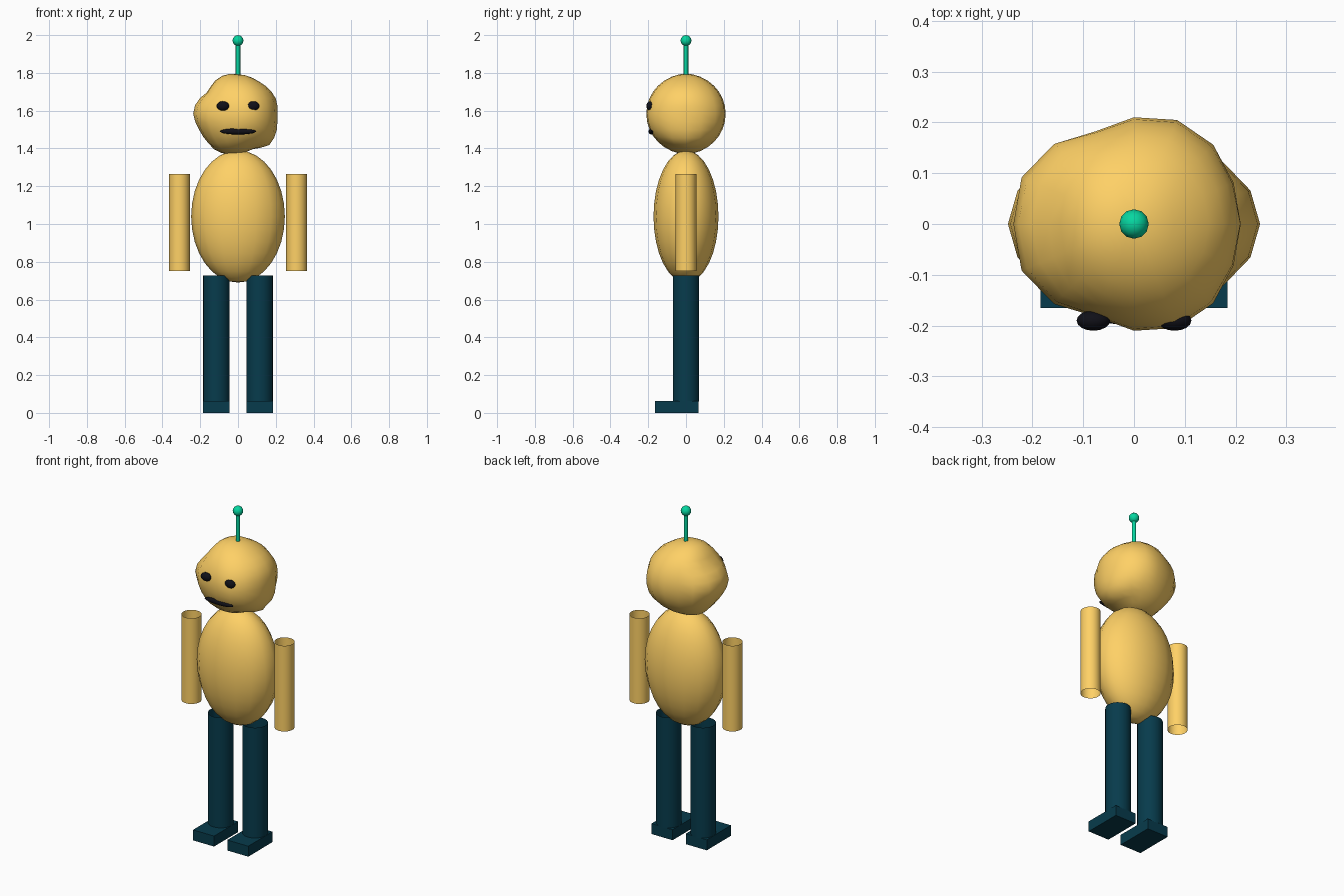
import bpy, math

if "Cube" in bpy.data.objects:
    bpy.data.objects.remove(bpy.data.objects["Cube"])


def material(name, hex_code):
    def lin(c):
        c /= 255
        return c / 12.92 if c < 0.04045 else ((c + 0.055) / 1.055) ** 2.4
    m = bpy.data.materials.new(name)
    m.diffuse_color = [lin(int(hex_code[i:i + 2], 16)) for i in (0, 2, 4)] + [1]
    m.use_nodes = True
    m.node_tree.nodes["Principled BSDF"].inputs["Base Color"].default_value = m.diffuse_color
    return m


YELLOW = material("yellow", "FFD166")
NAVY = material("navy", "073B4C")
GREEN = material("green", "06D6A0")
BLACK = material("black", "101018")


def finish(name, mat, smooth=True):
    ob = bpy.context.object
    ob.name = name
    ob.data.materials.append(mat)
    bpy.ops.object.transform_apply(location=False, rotation=False, scale=True)
    if smooth:
        bpy.ops.object.shade_smooth_by_angle(angle=math.radians(50))
    return ob


def ellipsoid(name, loc, radii, mat, segs=16, rings=16):
    bpy.ops.mesh.primitive_uv_sphere_add(segments=segs, ring_count=rings, radius=1, location=loc)
    bpy.context.object.scale = radii
    return finish(name, mat)


def tube(name, x, r, z0, z1, mat, sides=24, fill='NOTHING'):
    bpy.ops.mesh.primitive_cylinder_add(vertices=sides, radius=r, depth=z1 - z0,
                                        end_fill_type=fill, location=(x, 0, (z0 + z1) / 2))
    return finish(name, mat)


# lumpy head: bulge profiles (pole angle from +x, offset) for top, sides, underside
TOP = [(0, 0), (20, .03), (37, .01), (57, -.03), (90, 0), (106, .04), (120, .035),
       (144, -.06), (166, .10), (180, .13)]
SIDE = [(0, 0), (22.5, .01), (45, .05), (67.5, .055), (90, 0), (112.5, -.06),
        (135, .06), (157.5, .14), (180, .13)]
UNDER = [(0, 0), (12, .015), (28, .08), (44, .12), (65, -.04), (90, 0), (101, .03),
         (118, .09), (136, .05), (155, .05), (180, .13)]


def sample(profile, a):
    for (a0, d0), (a1, d1) in zip(profile, profile[1:]):
        if a <= a1:
            return d0 + (d1 - d0) * (a - a0) / (a1 - a0)
    return profile[-1][1]


head = ellipsoid("head", (0, 0, 1.583), (.21, .21, .21), YELLOW)
for v in head.data.vertices:
    d = v.co.normalized()
    a = math.degrees(math.acos(max(-1, min(1, d.x))))
    k = d.z ** 2 / max(d.z ** 2 + d.y ** 2, 1e-9)
    end = sample(TOP if d.z > 0 else UNDER, a)
    v.co *= 1 + k * end + (1 - k) * sample(SIDE, a)

# torso and mouth
ellipsoid("torso", (0, 0, 1.04), (.248, .172, .35), YELLOW)
ellipsoid("mouth", (0, -.182, 1.49), (.095, .016, .016), BLACK)

# paired parts
for side, s in (("left", -1), ("right", 1)):
    ellipsoid(side + "_eye", (s * .08, -.19, 1.625), (.033, .02, .025), BLACK, 16, 8)
    tube(side + "_arm", s * .31, .055, .75, 1.266, YELLOW)
    tube(side + "_leg", s * .114, .07, .06, .727, NAVY)
    bpy.ops.mesh.primitive_cube_add(size=1, location=(s * .114, -.05, .0315))
    bpy.context.object.scale = (.14, .23, .063)
    finish(side + "_foot", NAVY, smooth=False)

# antenna
tube("antenna_stem", 0, .012, 1.775, 1.96, GREEN, 12, 'NGON')
ellipsoid("antenna_ball", (0, 0, 1.971), (.029, .029, .029), GREEN, 12, 8)
